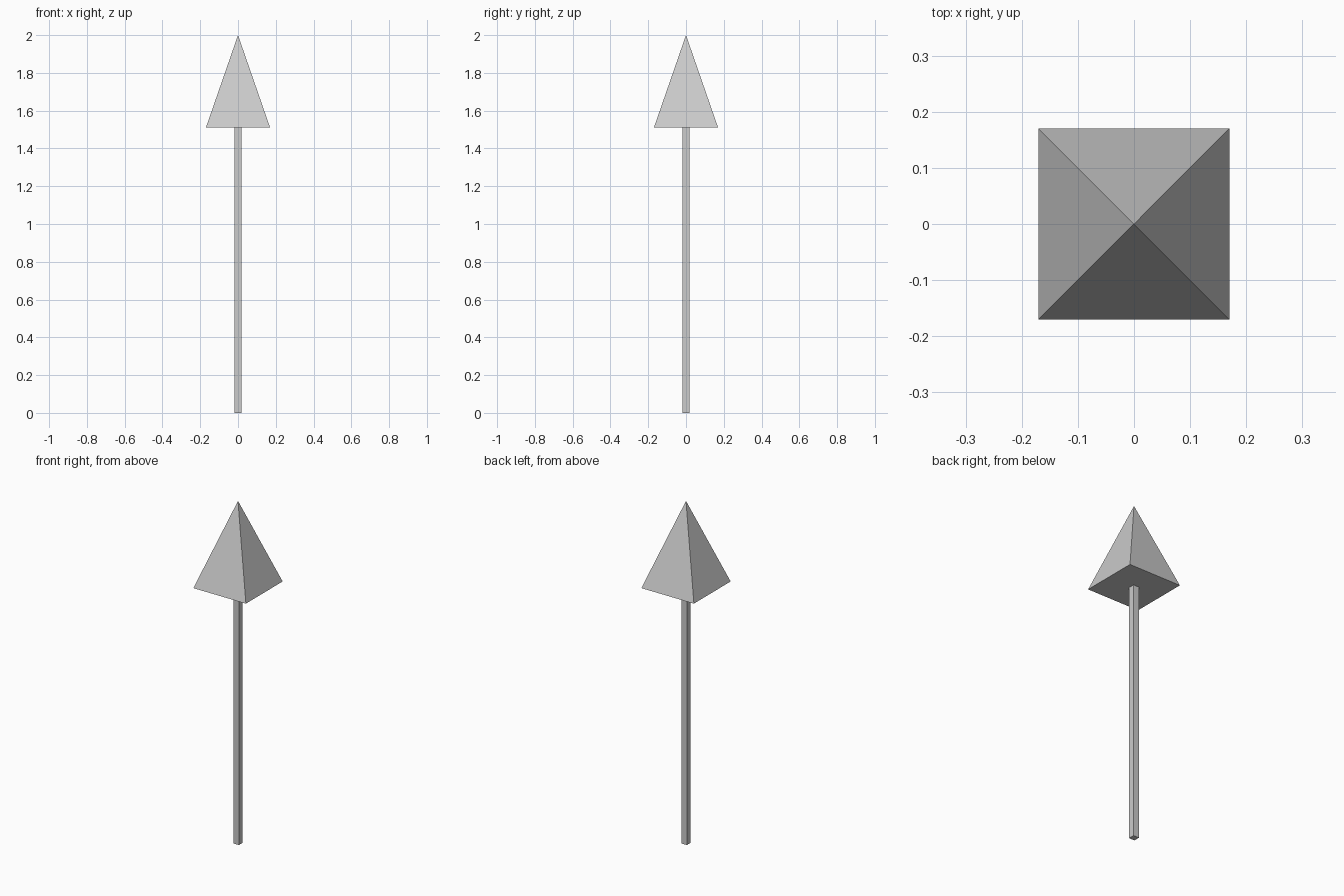
import bpy
import math

if "Cube" in bpy.data.objects:
    bpy.data.objects.remove(bpy.data.objects["Cube"])

HEAD_BASE, TOP = 1.51, 2.0
HEAD_HALF, SHAFT_HALF = 0.17, 0.018

# Square shaft
bpy.ops.mesh.primitive_cube_add(size=1, location=(0, 0, HEAD_BASE / 2))
shaft = bpy.context.object
shaft.name = "shaft"
shaft.scale = (2 * SHAFT_HALF, 2 * SHAFT_HALF, HEAD_BASE)
bpy.ops.object.transform_apply(location=False, rotation=False, scale=True)

# Four-sided pyramid head, sides aligned with the axes
bpy.ops.mesh.primitive_cone_add(
    vertices=4, radius1=HEAD_HALF * math.sqrt(2), radius2=0,
    depth=TOP - HEAD_BASE, location=(0, 0, (TOP + HEAD_BASE) / 2),
    rotation=(0, 0, math.pi / 4))
head = bpy.context.object
head.name = "pyramid_head"
bpy.ops.object.transform_apply(location=False, rotation=True, scale=False)
